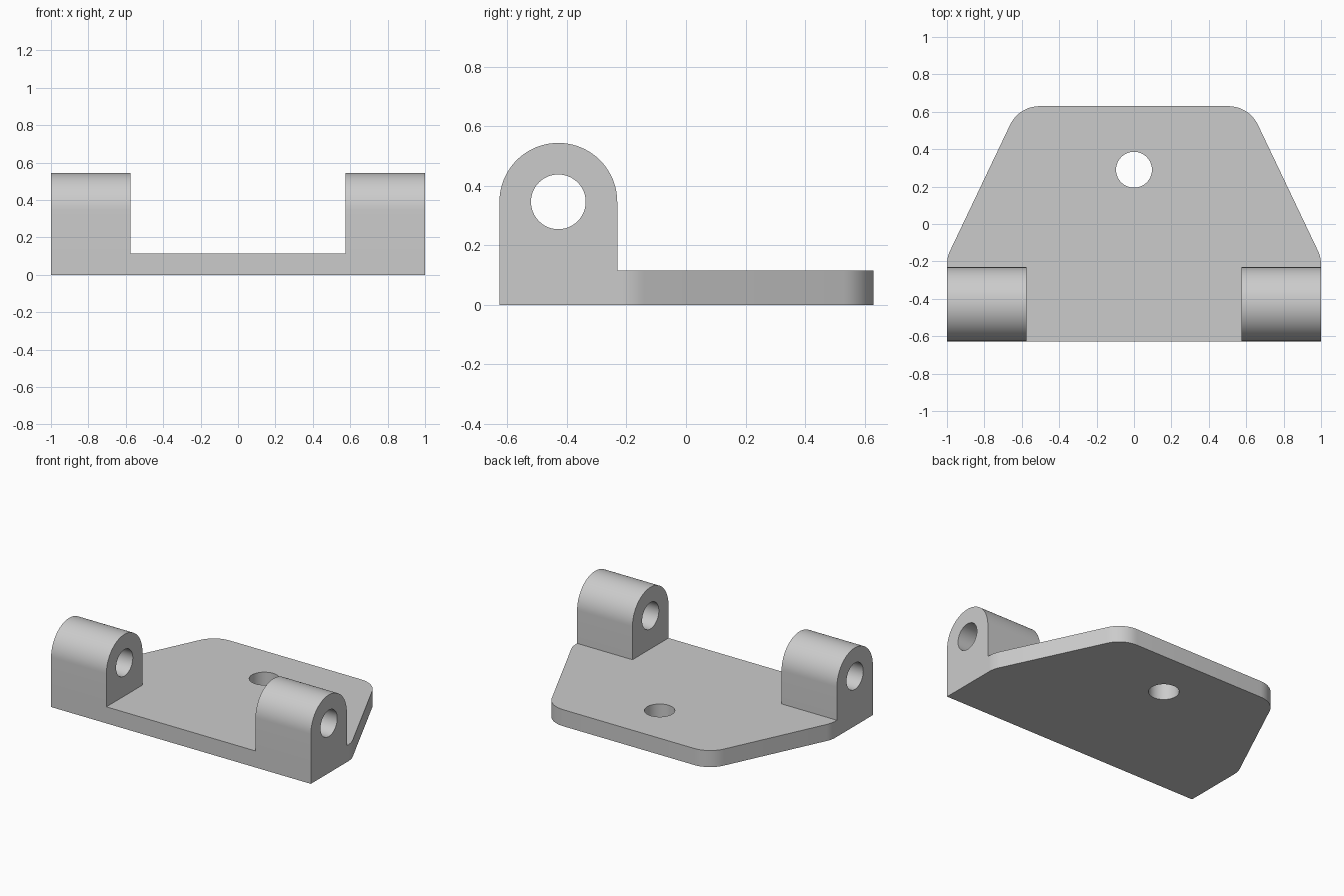
import bpy, bmesh, math
from mathutils import Vector

if "Cube" in bpy.data.objects:
    bpy.data.objects.remove(bpy.data.objects["Cube"])

grey = bpy.data.materials.new("plain_grey")
grey.diffuse_color = (0.6, 0.6, 0.6, 1)
grey.use_nodes = True
grey.node_tree.nodes["Principled BSDF"].inputs["Base Color"].default_value = grey.diffuse_color


def prism(name, points, depth):
    """Extrude a closed list of 3D points along depth."""
    bm = bmesh.new()
    face = bm.faces.new([bm.verts.new(p) for p in points])
    moved = bmesh.ops.extrude_face_region(bm, geom=[face])["geom"]
    bmesh.ops.translate(bm, vec=depth, verts=[v for v in moved if isinstance(v, bmesh.types.BMVert)])
    bmesh.ops.recalc_face_normals(bm, faces=bm.faces)
    mesh = bpy.data.meshes.new(name)
    bm.to_mesh(mesh)
    bm.free()
    mesh.materials.append(grey)
    obj = bpy.data.objects.new(name, mesh)
    bpy.context.collection.objects.link(obj)
    return obj


def arc(cx, cy, r, start, end, steps):
    return [(cx + r * math.cos(start + (end - start) * i / steps),
             cy + r * math.sin(start + (end - start) * i / steps)) for i in range(steps + 1)]


def fillet(prev, corner, nxt, r, steps=10):
    """Points of a rounded convex corner on a counter-clockwise outline."""
    p, c, n = Vector(prev), Vector(corner), Vector(nxt)
    d1, d2 = (c - p).normalized(), (n - c).normalized()
    turn = math.acos(d1.dot(d2))
    start = c - d1 * r * math.tan(turn / 2)
    centre = start + Vector((-d1.y, d1.x)) * r
    a = math.atan2(-d1.x, d1.y) + math.pi
    a = math.atan2(start.y - centre.y, start.x - centre.x)
    return arc(centre.x, centre.y, r, a, a + turn, steps)


def combine(base, tool, operation):
    mod = base.modifiers.new("combine", "BOOLEAN")
    mod.operation, mod.solver, mod.object = operation, "EXACT", tool
    bpy.context.view_layer.objects.active = base
    bpy.ops.object.modifier_apply(modifier=mod.name)
    bpy.data.objects.remove(tool)


# Base plate with tapered sides and rounded corners
FRONT, BACK, THICK = -0.627, 0.63, 0.115
front_c, side_c, back_c = (1, FRONT), (1, -0.178), (0.615, BACK)
right = [front_c] + fillet(front_c, side_c, back_c, 0.18) + fillet(side_c, back_c, (-0.615, BACK), 0.175)
outline = right + [(-x, y) for x, y in reversed(right)]
bracket = prism("hinge_bracket", [(x, y, 0) for x, y in outline], (0, 0, THICK))

# Two round-topped lugs on the front corners
LUG_Y, LUG_Z, LUG_R = FRONT + 0.198, 0.346, 0.198
lug = [(LUG_Y - LUG_R, 0), (LUG_Y + LUG_R, 0)] + arc(LUG_Y, LUG_Z, LUG_R, 0, math.pi, 40)
for x in (-1, 0.574):
    combine(bracket, prism("lug", [(x, y, z) for y, z in lug], (0.426, 0, 0)), "UNION")

# Pin bore through both lugs
bore = arc(LUG_Y, LUG_Z, 0.092, 0, math.tau, 48)[:-1]
combine(bracket, prism("pin_bore", [(-1.2, y, z) for y, z in bore], (2.4, 0, 0)), "DIFFERENCE")

# Screw hole in the plate
hole = arc(0, 0.29, 0.096, 0, math.tau, 48)[:-1]
combine(bracket, prism("screw_hole", [(x, y, -0.1) for x, y in hole], (0, 0, 0.4)), "DIFFERENCE")

bpy.ops.object.select_all(action="DESELECT")
bracket.select_set(True)
bpy.context.view_layer.objects.active = bracket
bpy.ops.object.shade_smooth_by_angle(angle=math.radians(25))
